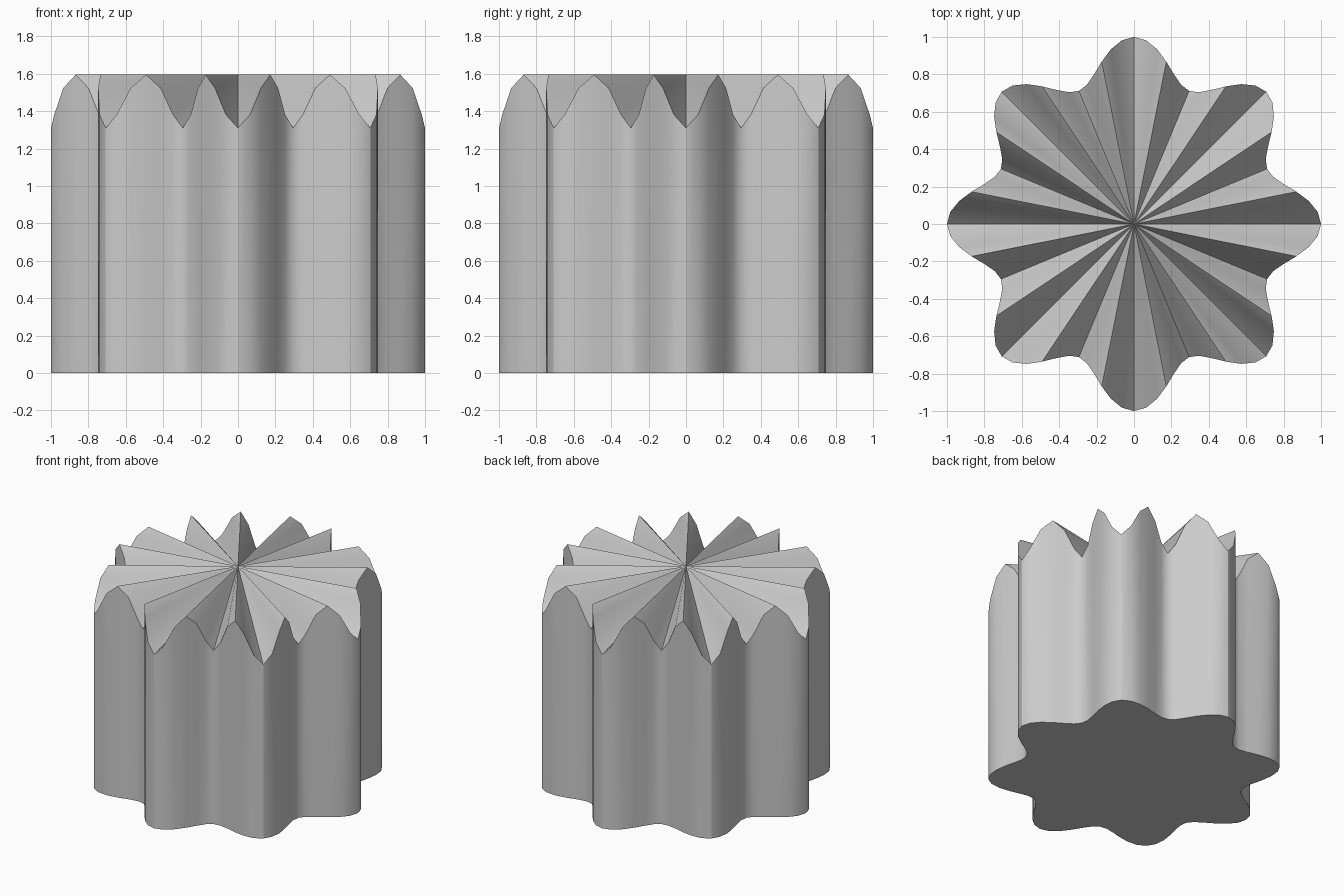
import bpy, bmesh
from math import cos, sin, tau, radians

if "Cube" in bpy.data.objects:
    bpy.data.objects.remove(bpy.data.objects["Cube"], do_unlink=True)

LOBES, STEPS = 8, 96
LOW, HIGH = 1.31, 1.595

# One plain grey material
grey = bpy.data.materials.new("plain grey")
grey.use_nodes = True
colour = (0.6, 0.6, 0.6, 1)
grey.diffuse_color = colour
grey.node_tree.nodes["Principled BSDF"].inputs["Base Color"].default_value = colour


def radius(a):
    return 0.885 + 0.115 * cos(LOBES * a)


def rim_height(a):
    return (LOW + HIGH) / 2 - (HIGH - LOW) / 2 * cos(2 * LOBES * a)


# Lobed column: wavy outline, scalloped rim, pleated top meeting at the centre
bm = bmesh.new()
angles = [tau * i / STEPS for i in range(STEPS)]
base = [bm.verts.new((radius(a) * cos(a), radius(a) * sin(a), 0)) for a in angles]
rim = [bm.verts.new((v.co.x, v.co.y, rim_height(a))) for v, a in zip(base, angles)]
centre = bm.verts.new((0, 0, HIGH))
bm.faces.new(base[::-1])
for i in range(STEPS):
    j = (i + 1) % STEPS
    bm.faces.new((base[i], base[j], rim[j], rim[i]))
    bm.faces.new((rim[i], rim[j], centre))
mesh = bpy.data.meshes.new("lobed_column")
bm.to_mesh(mesh)
bm.free()
mesh.materials.append(grey)

column = bpy.data.objects.new("lobed_column", mesh)
bpy.context.collection.objects.link(column)
bpy.context.view_layer.objects.active = column
column.select_set(True)
bpy.ops.object.shade_smooth_by_angle(angle=radians(30))
